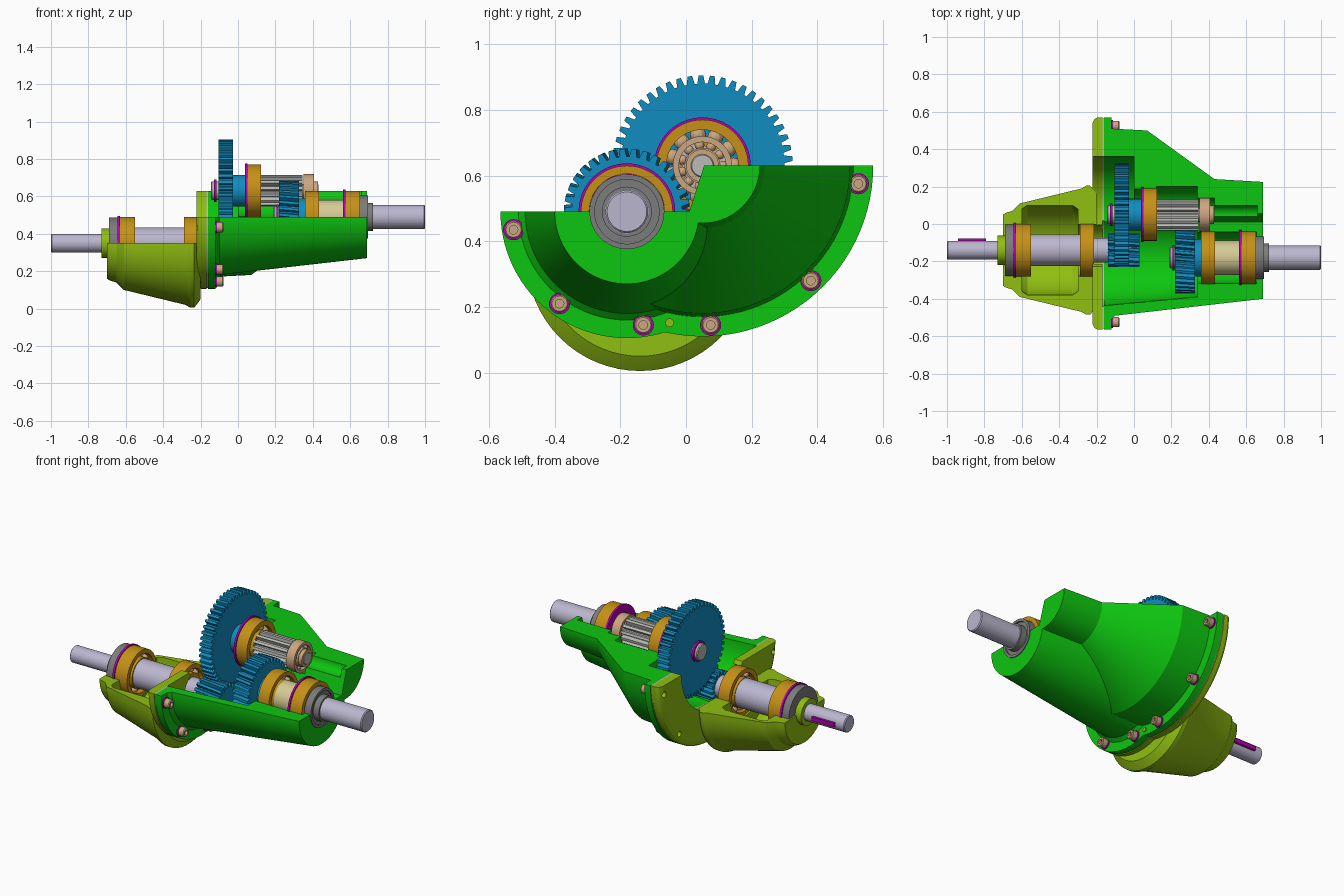
import bpy, bmesh
from math import sin, cos, pi, radians

if "Cube" in bpy.data.objects:
    bpy.data.objects.remove(bpy.data.objects["Cube"])


def material(name, rgb):
    m = bpy.data.materials.new(name)
    m.use_nodes = True
    m.diffuse_color = (*rgb, 1)
    node = next(n for n in m.node_tree.nodes if n.type == 'BSDF_PRINCIPLED')
    node.inputs["Base Color"].default_value = (*rgb, 1)
    return m


GREEN = material("green", (0.004, 0.56, 0.005))
LIME = material("lime", (0.28, 0.52, 0.006))
BLUE = material("blue", (0.005, 0.27, 0.53))
GOLD = material("gold", (0.56, 0.28, 0.008))
STEEL = material("lavender steel", (0.5, 0.47, 0.62))
GREY = material("grey", (0.2, 0.2, 0.2))
SILVER = material("silver", (0.5, 0.5, 0.48))
TAN = material("tan", (0.6, 0.38, 0.22))
MAGENTA = material("magenta", (0.45, 0.0, 0.45))
CREAM = material("cream", (0.66, 0.6, 0.3))

# Shaft axes as (y, z)
INPUT, MIDDLE, OUTPUT = (-0.14, 0.35), (0.05, 0.63), (-0.18, 0.49)


def finish(name, bm, mat):
    bmesh.ops.recalc_face_normals(bm, faces=bm.faces)
    mesh = bpy.data.meshes.new(name)
    bm.to_mesh(mesh)
    bm.free()
    ob = bpy.data.objects.new(name, mesh)
    bpy.context.scene.collection.objects.link(ob)
    paint(ob, mat)
    return ob


def paint(ob, mat):
    ob.data.materials.clear()
    if mat:
        ob.data.materials.append(mat)
    for p in ob.data.polygons:
        p.material_index = 0
        p.use_smooth = True
    ob.data.set_sharp_from_angle(angle=radians(25))


def loft(name, rings, mat, closed=False):
    """Skin a list of vertex rings; cap the ends unless closed."""
    bm = bmesh.new()
    loops = [[bm.verts.new(p) for p in r] for r in rings]
    n = len(loops[0])
    pairs = list(zip(loops, loops[1:])) + ([(loops[-1], loops[0])] if closed else [])
    for a, b in pairs:
        for i in range(n):
            j = (i + 1) % n
            bm.faces.new((a[i], a[j], b[j], b[i]))
    if not closed:
        bm.faces.new(loops[0])
        bm.faces.new(loops[-1])
    return finish(name, bm, mat)


def turn(name, profile, axis, mat=None, closed=False, seg=64):
    """Revolve (x, radius) points about an axis parallel to x."""
    ang = [2 * pi * i / seg for i in range(seg)]
    rings = [[(x, axis[0] + r * cos(a), axis[1] + r * sin(a)) for a in ang] for x, r in profile]
    return loft(name, rings, mat, closed)


def rod(name, x0, x1, r, axis, mat=None):
    return turn(name, [(x0, r), (x1, r)], axis, mat)


def ring(name, x0, x1, r0, r1, axis, mat):
    return turn(name, [(x0, r0), (x0, r1), (x1, r1), (x1, r0)], axis, mat, closed=True)


def prism(name, x0, x1, outline, mat=None):
    return loft(name, [[(x, y, z) for y, z in outline] for x in (x0, x1)], mat)


def gear(name, x0, x1, root, tip, teeth, axis, mat, twist=0.0):
    rings = []
    for k in range(5):
        t = k / 4
        pts = []
        for i in range(teeth):
            for f, r in ((0, root), (0.25, root), (0.42, tip), (0.83, tip)):
                a = 2 * pi * (i + f) / teeth + twist * t
                pts.append((x0 + (x1 - x0) * t, axis[0] + r * cos(a), axis[1] + r * sin(a)))
        rings.append(pts)
    return loft(name, rings, mat)


def bearing(name, x0, x1, rin, rout, axis, mat, count=11):
    w = (rout - rin) * 0.34
    ring(name + "_outer_race", x0, x1, rout - w, rout, axis, mat)
    ring(name + "_inner_race", x0, x1, rin, rin + w, axis, mat)
    bm = bmesh.new()
    mid = (rin + rout) / 2
    for i in range(count):
        a = 2 * pi * i / count
        res = bmesh.ops.create_uvsphere(bm, u_segments=12, v_segments=8, radius=w * 0.8)
        bmesh.ops.translate(bm, verts=res["verts"],
                            vec=((x0 + x1) / 2, axis[0] + mid * cos(a), axis[1] + mid * sin(a)))
    finish(name + "_balls", bm, TAN)


def combine(ob, parts, operation, mat):
    for p in parts:
        m = ob.modifiers.new("bool", 'BOOLEAN')
        m.operation, m.solver, m.object = operation, 'EXACT', p
    bpy.context.view_layer.update()
    deps = bpy.context.evaluated_depsgraph_get()
    mesh = bpy.data.meshes.new_from_object(ob.evaluated_get(deps))
    ob.modifiers.clear()
    ob.data = mesh
    for p in parts:
        bpy.data.objects.remove(p)
    paint(ob, mat)


def section_cutter():
    # Stepped cutaway following the shaft axes
    return prism("section_cutter", -2, 2, [(-2, 0.49), (0.01, 0.49), (0.055, 0.63),
                                           (2, 0.63), (2, 2), (-2, 2)])


BOLTS = [(-0.525, 0.435), (-0.385, 0.21), (-0.13, 0.145), (0.075, 0.145), (0.38, 0.28), (0.525, 0.575)]

# Main housing: two flanged cones, bored for shafts and gears
housing = turn("main_housing", [(-0.16, 0.52), (-0.12, 0.52), (-0.12, 0.46), (0.07, 0.45),
                                (0.43, 0.19), (0.69, 0.175)], MIDDLE, GREEN, seg=96)
combine(housing, [turn("cone", [(-0.16, 0.385), (-0.12, 0.385), (-0.12, 0.33), (-0.1, 0.31),
                                (0.69, 0.22)], OUTPUT, seg=96)], 'UNION', GREEN)
combine(housing, [
    turn("bore_a", [(-0.2, 0.26), (0.34, 0.21), (0.34, 0.138), (0.655, 0.138),
                    (0.655, 0.112), (0.75, 0.112)], OUTPUT),
    turn("bore_b", [(-0.3, 0.31), (0.0, 0.31), (0.0, 0.138), (0.12, 0.138), (0.12, 0.15),
                    (0.34, 0.15), (0.34, 0.088), (0.43, 0.088), (0.43, 0.05), (0.66, 0.05)], MIDDLE),
    section_cutter()], 'DIFFERENCE', GREEN)

# Gasket between the flanges
gasket = rod("gasket", -0.168, -0.16, 0.515, MIDDLE, SILVER)
combine(gasket, [rod("lobe", -0.168, -0.16, 0.38, OUTPUT)], 'UNION', SILVER)
combine(gasket, [rod("bore", -0.3, 0, 0.31, MIDDLE), rod("bore", -0.3, 0, 0.26, OUTPUT),
                 section_cutter()], 'DIFFERENCE', SILVER)

# End cover: flange plate plus bowl around the input shaft
cover = turn("cover_flange", [(-0.222, 0.49), (-0.212, 0.51), (-0.195, 0.52), (-0.168, 0.52)],
             MIDDLE, LIME, seg=96)
combine(cover, [turn("lobe", [(-0.222, 0.355), (-0.212, 0.375), (-0.195, 0.385), (-0.168, 0.385)],
                     OUTPUT, seg=96)], 'UNION', LIME)
combine(cover, [rod("gear_bore", -0.3, 0, 0.31, MIDDLE), rod("shaft_bore", -0.3, 0, 0.138, INPUT),
                section_cutter()] + [rod("bolt_hole", -0.3, -0.18, 0.017, b) for b in BOLTS],
        'DIFFERENCE', LIME)
bowl = turn("cover_bowl", [(-0.70, 0.19), (-0.685, 0.2), (-0.65, 0.21), (-0.61, 0.25), (-0.28, 0.33),
                           (-0.255, 0.345), (-0.235, 0.345), (-0.222, 0.33), (-0.2, 0.3)], INPUT, LIME)
combine(bowl, [
    turn("bowl_bore", [(-0.8, 0.07), (-0.69, 0.07), (-0.69, 0.138), (-0.6, 0.138), (-0.6, 0.22),
                       (-0.57, 0.24), (-0.33, 0.24), (-0.3, 0.22), (-0.3, 0.138), (-0.1, 0.138)], INPUT),
    prism("bowl_cutter", -2, 1, [(-2, 0.35), (2, 0.35), (2, 2), (-2, 2)])], 'DIFFERENCE', LIME)

# Input shaft assembly
turn("input_shaft", [(-1, 0.045), (-0.995, 0.05), (-0.72, 0.05), (-0.72, 0.068), (-0.56, 0.068),
                     (-0.56, 0.085), (-0.28, 0.085), (-0.28, 0.065), (0.0, 0.065)], INPUT, STEEL)
gear("input_pinion", -0.14, 0.03, 0.066, 0.09, 16, INPUT, BLUE, twist=0.15)
ring("input_seal_collar", -0.73, -0.685, 0.05, 0.078, INPUT, LIME)
ring("input_seal", -0.69, -0.645, 0.068, 0.138, INPUT, GREY)
ring("input_snap_ring", -0.645, -0.632, 0.1, 0.146, INPUT, MAGENTA)
bearing("input_bearing_outer", -0.632, -0.55, 0.066, 0.14, INPUT, GOLD)
bearing("input_bearing_inner", -0.29, -0.215, 0.062, 0.14, INPUT, GOLD)
prism("input_key", -0.94, -0.79, [(-0.11, 0.338), (-0.077, 0.338), (-0.077, 0.362), (-0.11, 0.362)], MAGENTA)

# Middle shaft assembly
turn("middle_shaft", [(-0.145, 0.045), (-0.14, 0.05), (0.12, 0.05), (0.12, 0.036), (0.425, 0.036),
                      (0.43, 0.032)], MIDDLE, SILVER)
ring("middle_snap_ring", -0.128, -0.115, 0.048, 0.06, MIDDLE, MAGENTA)
gear("large_gear", -0.105, -0.028, 0.25, 0.275, 50, MIDDLE, BLUE)
rod("large_gear_hub", -0.03, 0.04, 0.085, MIDDLE, BLUE)
ring("middle_bearing_snap_ring", 0.038, 0.05, 0.11, 0.147, MIDDLE, MAGENTA)
bearing("middle_bearing", 0.045, 0.122, 0.05, 0.14, MIDDLE, GOLD)
gear("middle_pinion", 0.12, 0.345, 0.06, 0.085, 14, MIDDLE, SILVER)
bearing("middle_end_bearing", 0.35, 0.405, 0.036, 0.09, MIDDLE, TAN)
ring("middle_end_collar", 0.4, 0.428, 0.035, 0.05, MIDDLE, TAN)

# Output shaft assembly
turn("output_shaft", [(0.19, 0.052), (0.195, 0.058), (0.36, 0.058), (0.36, 0.07), (0.72, 0.07),
                      (0.72, 0.065), (0.995, 0.065), (1, 0.06)], OUTPUT, STEEL)
ring("output_snap_ring", 0.205, 0.217, 0.055, 0.068, OUTPUT, MAGENTA)
gear("output_gear", 0.22, 0.325, 0.168, 0.192, 34, OUTPUT, BLUE, twist=0.05)
rod("output_gear_hub", 0.32, 0.36, 0.1, OUTPUT, BLUE)
bearing("output_bearing_inner", 0.358, 0.432, 0.066, 0.14, OUTPUT, GOLD)
ring("output_spacer", 0.432, 0.57, 0.066, 0.092, OUTPUT, CREAM)
ring("output_bearing_snap_ring", 0.562, 0.574, 0.1, 0.147, OUTPUT, MAGENTA)
bearing("output_bearing_outer", 0.572, 0.652, 0.066, 0.14, OUTPUT, GOLD)
turn("output_seal", [(0.652, 0.066), (0.652, 0.114), (0.695, 0.114), (0.695, 0.098), (0.685, 0.098),
                     (0.685, 0.076), (0.722, 0.076), (0.722, 0.066)], OUTPUT, GREY, closed=True)

# Flange bolts, washers and dowel
for i, at in enumerate(BOLTS):
    ring(f"washer_{i + 1}", -0.121, -0.113, 0.01, 0.032, at, MAGENTA)
    turn(f"bolt_{i + 1}", [(-0.095, 0.013), (-0.078, 0.013), (-0.078, 0.023), (-0.083, 0.027),
                           (-0.114, 0.027)], at, TAN, seg=24)
rod("dowel", -0.2, -0.115, 0.013, (-0.05, 0.152), LIME)
